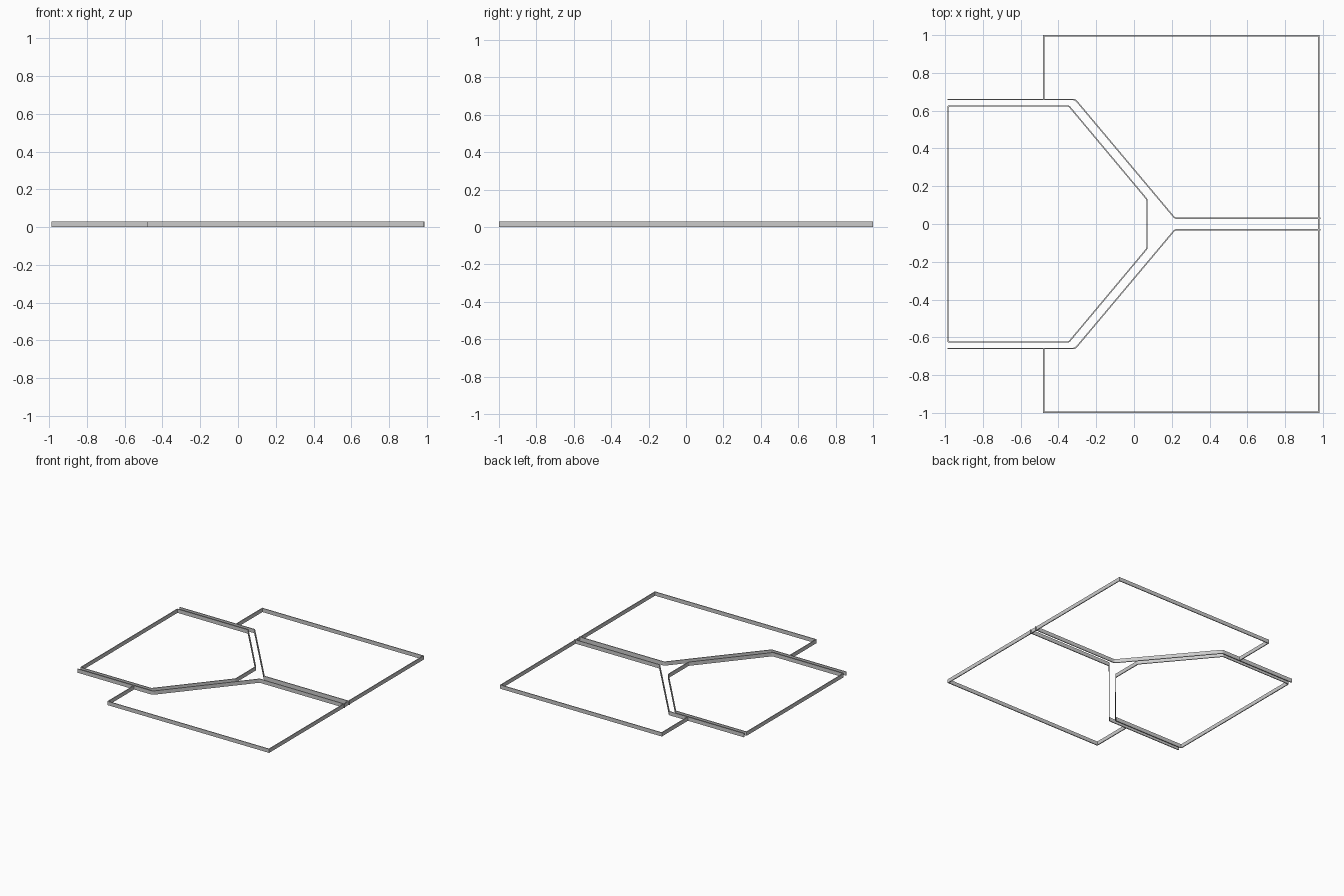
import bpy
import bmesh
from mathutils import Vector

if "Cube" in bpy.data.objects:
    bpy.data.objects.remove(bpy.data.objects["Cube"])

HEIGHT = 0.031
THICK = 0.007


def rounded(points, r, closed):
    """Round the bends of a plan path with short three-point fillets."""
    pts = [Vector(p) for p in points]
    n = len(pts)
    out = []
    for i, p in enumerate(pts):
        if r == 0 or (not closed and i in (0, n - 1)):
            out.append(p)
            continue
        a = p + (pts[i - 1] - p).normalized() * r
        b = p + (pts[(i + 1) % n] - p).normalized() * r
        out += [a, a * 0.25 + p * 0.5 + b * 0.25, b]
    return out


def offset(pts, d, closed):
    """Shift a path sideways by d with mitred corners."""
    n = len(pts)
    out = []
    for i, p in enumerate(pts):
        before = pts[i] - pts[i - 1] if closed or i > 0 else pts[1] - pts[0]
        after = pts[(i + 1) % n] - p if closed or i < n - 1 else before
        n1 = Vector((-before.y, before.x)).normalized()
        n2 = Vector((-after.y, after.x)).normalized()
        out.append(p + (n1 + n2) * d / (1 + n1.dot(n2)))
    return out


def ribbon(name, points, closed=False, r=0.0):
    """Solid thin upright strip following a plan path."""
    pts = rounded(points, r, closed)
    n = len(pts)
    left, right = (offset(pts, s * THICK / 2, closed) for s in (1, -1))
    # rings: right bottom, right top, left top, left bottom
    rings = [(right, 0), (right, HEIGHT), (left, HEIGHT), (left, 0)]
    verts = [(p.x, p.y, z) for path, z in rings for p in path]
    faces = []
    for i in range(n if closed else n - 1):
        j = (i + 1) % n
        for k in range(4):
            m = (k + 1) % 4
            faces.append((k * n + i, k * n + j, m * n + j, m * n + i))
    if not closed:
        faces.append((0, n, 2 * n, 3 * n))
        faces.append((4 * n - 1, 3 * n - 1, 2 * n - 1, n - 1))
    mesh = bpy.data.meshes.new(name)
    mesh.from_pydata(verts, [], faces)
    # make every face point outwards
    bm = bmesh.new()
    bm.from_mesh(mesh)
    bmesh.ops.recalc_face_normals(bm, faces=bm.faces)
    bm.to_mesh(mesh)
    bm.free()
    obj = bpy.data.objects.new(name, mesh)
    bpy.context.collection.objects.link(obj)
    return obj


def flip(points):
    return [(x, -y) for x, y in reversed(points)]


# Closed island strip with a blunt nose
half = [(-0.985, 0.625), (-0.345, 0.625), (0.069, 0.13)]
ribbon("island_strip", half + flip(half), closed=True, r=0.008)

# Two branch strips, joining into a narrow lane on the right
branch = [(-0.988, 0.659), (-0.311, 0.659), (0.217, 0.03), (0.988, 0.03)]
ribbon("branch_strip_back", branch, r=0.01)
ribbon("branch_strip_front", flip(branch), r=0.01)

# Outer border, open on the left where it meets the branches
border = [(-0.478, 0.659), (-0.478, 0.9965), (0.978, 0.9965)]
ribbon("outer_border", border + flip(border))
